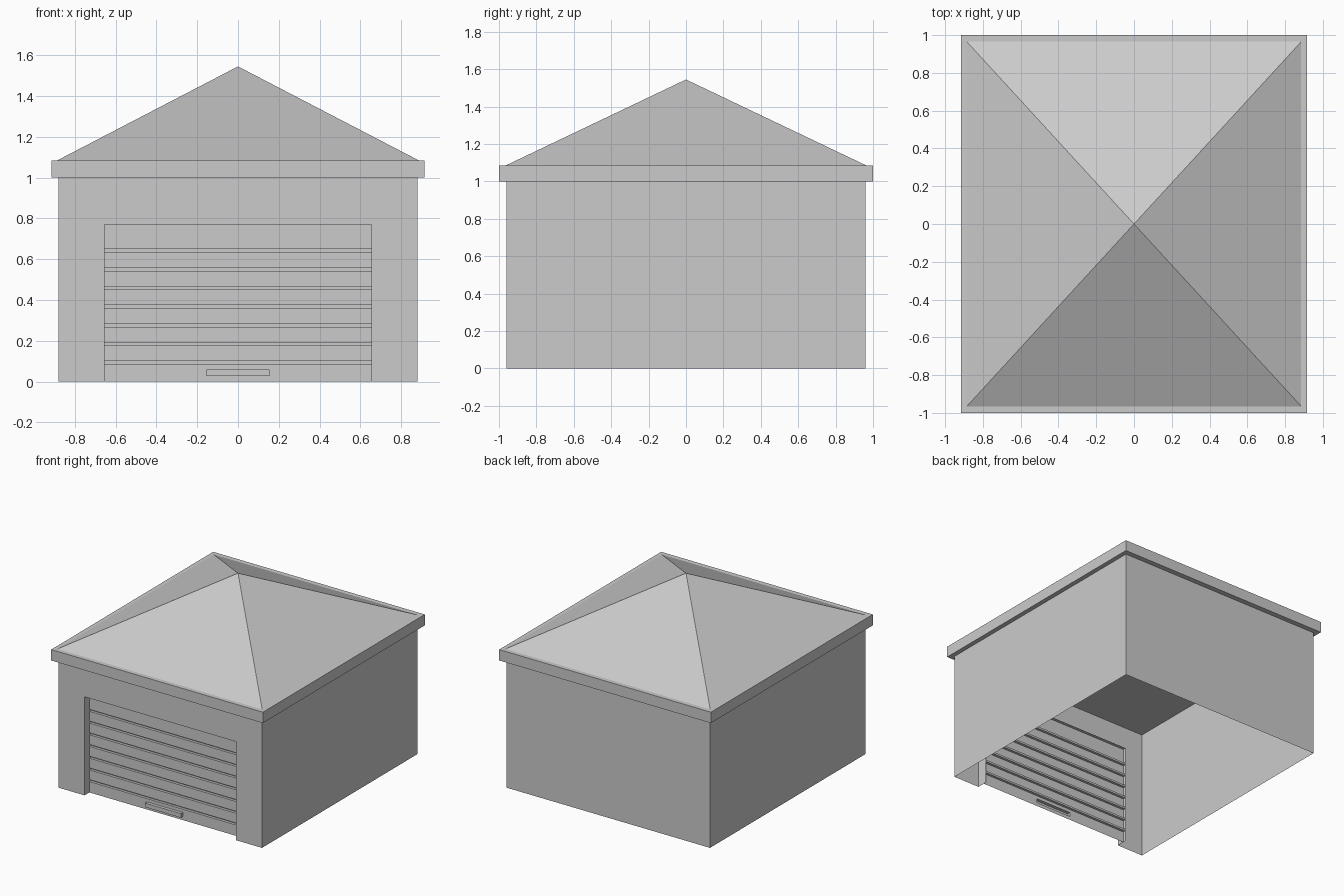
import bpy, bmesh

cube = bpy.data.objects.get("Cube")
if cube:
    bpy.data.objects.remove(cube, do_unlink=True)

# Single plain grey for everything
grey = bpy.data.materials.new("plain_grey")
grey.use_nodes = True
colour = (0.6, 0.6, 0.6, 1)
grey.diffuse_color = colour
grey.node_tree.nodes["Principled BSDF"].inputs["Base Color"].default_value = colour

# Main dimensions
WALL_X, WALL_Y, WALL_TOP = 0.88, 0.96, 1.0
DOOR_X, DOOR_TOP = 0.655, 0.77
FRONT = -WALL_Y
SHEET = FRONT + 0.06      # plane of the roller door
FRAME = FRONT + 0.085     # back edge of the door reveal
GRIP = SHEET - 0.025      # front of the handle


def quad(bm, *points):
    bm.faces.new([bm.verts.new(p) for p in points])


def sweep_x(bm, profile, x0, x1):
    """Sweep a (y, z) profile sideways from x0 to x1."""
    for (ya, za), (yb, zb) in zip(profile, profile[1:]):
        quad(bm, (x0, ya, za), (x1, ya, za), (x1, yb, zb), (x0, yb, zb))


def raise_z(bm, path, z0, z1):
    """Raise an (x, y) path from z0 to z1."""
    for (xa, ya), (xb, yb) in zip(path, path[1:]):
        quad(bm, (xa, ya, z0), (xb, yb, z0), (xb, yb, z1), (xa, ya, z1))


def finish(name, bm):
    bmesh.ops.remove_doubles(bm, verts=bm.verts, dist=0.0005)
    mesh = bpy.data.meshes.new(name)
    bm.to_mesh(mesh)
    bm.free()
    mesh.materials.append(grey)
    obj = bpy.data.objects.new(name, mesh)
    bpy.context.collection.objects.link(obj)


# Thin walls around the open doorway, with no floor
bm = bmesh.new()
raise_z(bm, [(DOOR_X, FRONT), (WALL_X, FRONT), (WALL_X, WALL_Y),
             (-WALL_X, WALL_Y), (-WALL_X, FRONT), (-DOOR_X, FRONT)], 0, WALL_TOP)
sweep_x(bm, [(FRONT, DOOR_TOP), (FRONT, WALL_TOP)], -DOOR_X, DOOR_X)
finish("walls", bm)

# Reveal lining the doorway: two jambs and a head
bm = bmesh.new()
raise_z(bm, [(DOOR_X, FRAME), (DOOR_X, FRONT)], 0, DOOR_TOP)
raise_z(bm, [(-DOOR_X, FRONT), (-DOOR_X, FRAME)], 0, DOOR_TOP)
sweep_x(bm, [(FRAME, DOOR_TOP), (FRONT, DOOR_TOP)], -DOOR_X, DOOR_X)
finish("door_reveal", bm)

# Roller door sheet with seven pressed grooves
SLAT, PITCH, GROOVE = 0.085, 0.0915, 0.015
profile = [(SHEET, SLAT)]
for i in range(7):
    z = SLAT + i * PITCH
    profile += [(SHEET, z), (FRAME - 0.005, z),
                (FRAME - 0.005, z + GROOVE), (SHEET, z + GROOVE)]
profile = profile[1:] + [(SHEET, DOOR_TOP)]
bm = bmesh.new()
sweep_x(bm, profile, -DOOR_X, DOOR_X)

# Bottom slat, left open behind the handle
GX, GZ0, GZ1 = 0.155, 0.028, 0.06
for x0, x1 in ((-DOOR_X, -GX), (GX, DOOR_X)):
    sweep_x(bm, [(SHEET, 0), (SHEET, SLAT)], x0, x1)
for z0, z1 in ((0, GZ0), (GZ1, SLAT)):
    sweep_x(bm, [(SHEET, z0), (SHEET, z1)], -GX, GX)
finish("roller_door", bm)

# Hollow pressed handle
bm = bmesh.new()
sweep_x(bm, [(SHEET, GZ0), (GRIP, GZ0), (GRIP, GZ1), (SHEET, GZ1)], -GX, GX)
raise_z(bm, [(GX, GRIP), (GX, SHEET)], GZ0, GZ1)
raise_z(bm, [(-GX, SHEET), (-GX, GRIP)], GZ0, GZ1)
finish("door_handle", bm)

# Eave slab
EAVE_X, EAVE_Y, EAVE_TOP = 0.915, 1.0, 1.085
bm = bmesh.new()
bmesh.ops.create_cube(bm, size=1)
for v in bm.verts:
    v.co = (v.co.x * 2 * EAVE_X, v.co.y * 2 * EAVE_Y,
            EAVE_TOP if v.co.z > 0 else WALL_TOP)
finish("eave_slab", bm)

# Pyramid roof
RX, RY, APEX = 0.885, 0.965, 1.545
bm = bmesh.new()
tip = bm.verts.new((0, 0, APEX))
base = [bm.verts.new((x * RX, y * RY, EAVE_TOP))
        for x, y in ((-1, -1), (1, -1), (1, 1), (-1, 1))]
for i in range(4):
    bm.faces.new((base[i], base[(i + 1) % 4], tip))
finish("hip_roof", bm)
